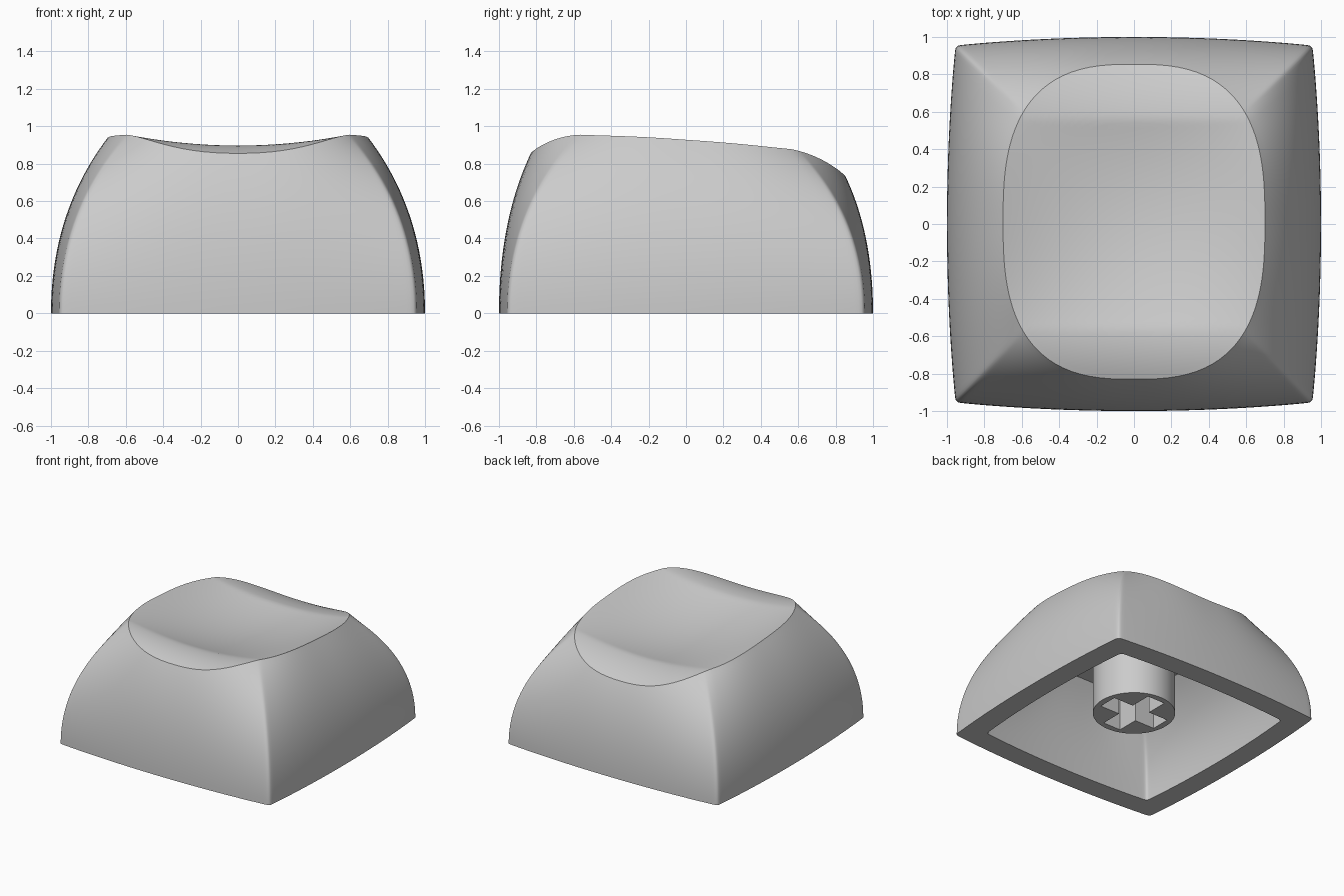
import bpy, bmesh, math
from math import cos, sin, pi

old = bpy.data.objects.get("Cube")
if old:
    bpy.data.objects.remove(old, do_unlink=True)

grey = bpy.data.materials.new("matte_grey")
grey.use_nodes = True
COLOUR = (0.6, 0.6, 0.6, 1)
grey.diffuse_color = COLOUR
grey.node_tree.nodes["Principled BSDF"].inputs["Base Color"].default_value = COLOUR

QUAD = 40       # steps around each quarter
FRONT, BACK = -0.57, 0.55   # ends of the finger scoop


def angles():
    # steps bunch up towards the four corners
    for q in range(4):
        for i in range(QUAD):
            v = 2 * i / QUAD - 1
            yield q * pi / 2 + pi / 4 * (1 + math.copysign(abs(v) ** 2, v))


def superellipse(a, rx, ry, n):
    r = (abs(cos(a) / rx) ** n + abs(sin(a) / ry) ** n) ** (-1 / n)
    return r * cos(a), r * sin(a)


def bowed_square(a, half):
    c, s = abs(cos(a)), abs(sin(a))
    k = min(c, s) / max(c, s)
    r = half / ((c ** 100 + s ** 100) ** 0.01 * (1 + 0.048 * k * k))
    return r * cos(a), r * sin(a)


def top_height(x, y):
    # sloping, side-to-side dished top with rounded front and back lips
    z = 0.855 - 0.071 * y + 0.167 * x * x
    z -= 0.87 * max(0, FRONT - y) ** 2 + 0.7 * max(0, y - BACK) ** 2
    scoop = max(0, 1 - (y / 0.56) ** 2) * max(0, 1 - (x / 0.75) ** 2)
    return z - 0.07 * scoop


def wall(base, rim, steps):
    # rings curving from upright at the base to the rim
    rings = []
    for i in range(steps + 1):
        t = i / steps
        u = 1 - t
        ring = []
        for (bx, by), (rx, ry, rz) in zip(base, rim):
            w = u * u + 2 * u * t
            ring.append((bx * w + rx * t * t, by * w + ry * t * t,
                         2 * u * t * 0.58 * rz + t * t * rz))
        rings.append(ring)
    return rings


def finish(name, bm):
    bmesh.ops.recalc_face_normals(bm, faces=bm.faces)
    mesh = bpy.data.meshes.new(name)
    bm.to_mesh(mesh)
    bm.free()
    mesh.materials.append(grey)
    obj = bpy.data.objects.new(name, mesh)
    bpy.context.collection.objects.link(obj)
    bpy.ops.object.select_all(action='DESELECT')
    obj.select_set(True)
    bpy.context.view_layer.objects.active = obj
    return obj


# Hollow shell: ceiling, inner wall, outer wall, dished top
turn = list(angles())
outer_rim = [(x, y + 0.012, top_height(x, y + 0.012)) for x, y in
             (superellipse(a, 0.7, 0.842, 2.75) for a in turn)]
inner_rim = [superellipse(a, 0.52, 0.62, 4) + (0.7,) for a in turn]
rings = wall([bowed_square(a, 0.825) for a in turn], inner_rim, 12)[::-1]
rings += wall([bowed_square(a, 1.0) for a in turn], outer_rim, 24)
for i in range(1, 30):
    s = 1 - i / 30
    rings.append([(x * s, y * s, top_height(x * s, y * s)) for x, y, _ in outer_rim])

bm = bmesh.new()
loops = [[bm.verts.new(p) for p in ring] for ring in rings]
for lo, hi in zip(loops, loops[1:]):
    for i in range(len(lo)):
        j = (i + 1) % len(lo)
        bm.faces.new((lo[i], lo[j], hi[j], hi[i]))
bm.faces.new(loops[0][::-1])
peak = bm.verts.new((0, 0, top_height(0, 0)))
last = loops[-1]
for i in range(len(last)):
    bm.faces.new((last[i], last[(i + 1) % len(last)], peak))
finish("cap_shell", bm)
bpy.ops.object.shade_smooth_by_angle(angle=math.radians(30))

# Round stem with a cross-shaped socket
STEM_Z, STEM_TOP, SOCKET_TOP = 0.12, 0.72, 0.55
ARM, HALF = 0.26, 0.08
cross = []
for q in range(4):
    c, s = round(cos(q * pi / 2)), round(sin(q * pi / 2))
    for x, y in ((ARM, -HALF), (ARM, HALF), (HALF, HALF)):
        cross.append((x * c - y * s, x * s + y * c))


def prism(name, outline, z0, z1):
    bm = bmesh.new()
    face = bm.faces.new([bm.verts.new((x, y, z0)) for x, y in outline])
    up = bmesh.ops.extrude_face_region(bm, geom=[face], use_keep_orig=True)
    verts = [v for v in up["geom"] if isinstance(v, bmesh.types.BMVert)]
    bmesh.ops.translate(bm, verts=verts, vec=(0, 0, z1 - z0))
    return finish(name, bm)


socket = prism("socket_cutter", cross, STEM_Z - 0.1, SOCKET_TOP)
socket.hide_render = True
circle = [(0.31 * cos(i * pi / 32), 0.31 * sin(i * pi / 32)) for i in range(64)]
stem = prism("stem", circle, STEM_Z, STEM_TOP)
cut = stem.modifiers.new("socket", 'BOOLEAN')
cut.operation = 'DIFFERENCE'
cut.solver = 'EXACT'
cut.object = socket
bpy.ops.object.modifier_apply(modifier=cut.name)
bpy.data.objects.remove(socket, do_unlink=True)
bpy.ops.object.shade_smooth_by_angle(angle=math.radians(30))
